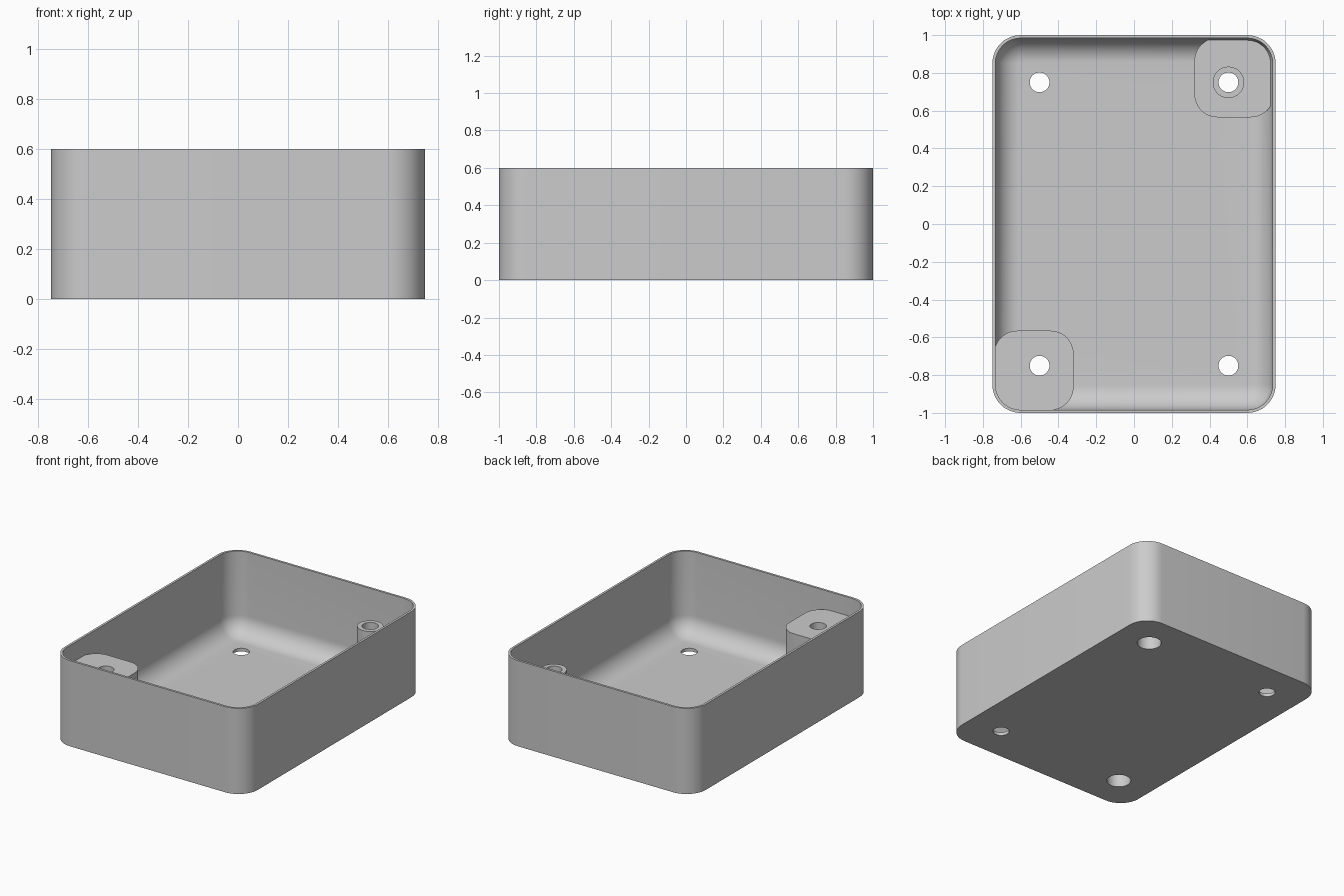
import bpy, bmesh, math

cube = bpy.data.objects.get("Cube")
if cube:
    bpy.data.objects.remove(cube, do_unlink=True)

HALF_X, HALF_Y, HEIGHT = 0.75, 1.0, 0.6
CORNER, WALL, FLOOR, FILLET = 0.15, 0.016, 0.022, 0.13
HOLE_X, HOLE_Y = 0.5, 0.75

grey = bpy.data.materials.new("plain grey")
grey.use_nodes = True
grey.diffuse_color = (0.6, 0.6, 0.6, 1)
grey.node_tree.nodes["Principled BSDF"].inputs["Base Color"].default_value = (0.6, 0.6, 0.6, 1)


def rounded_ring(bm, hx, hy, r, z, cx=0, cy=0, steps=12):
    """Ring of vertices around a rounded rectangle."""
    ring = []
    for q, (sx, sy) in enumerate(((1, 1), (-1, 1), (-1, -1), (1, -1))):
        for i in range(steps + 1):
            a = math.pi / 2 * (q + i / steps)
            ring.append(bm.verts.new((cx + sx * (hx - r) + r * math.cos(a),
                                      cy + sy * (hy - r) + r * math.sin(a), z)))
    return ring


def loft(name, sections, **centre):
    """Closed solid skinned through rounded sections."""
    bm = bmesh.new()
    rings = [rounded_ring(bm, *s, **centre) for s in sections]
    n = len(rings[0])
    for a, b in zip(rings, rings[1:]):
        for i in range(n):
            j = (i + 1) % n
            bm.faces.new((a[i], a[j], b[j], b[i]))
    bm.faces.new(rings[0])
    bm.faces.new(rings[-1])
    bmesh.ops.recalc_face_normals(bm, faces=bm.faces)
    mesh = bpy.data.meshes.new(name)
    bm.to_mesh(mesh)
    bm.free()
    mesh.materials.append(grey)
    obj = bpy.data.objects.new(name, mesh)
    bpy.context.collection.objects.link(obj)
    return obj


def cylinder(name, x, y, r, z0, z1):
    return loft(name, [(r, r, r - 0.0005, z0), (r, r, r - 0.0005, z1)], cx=x, cy=y)


def combine(target, tool, operation):
    """Merge or cut with a helper solid, then drop the helper."""
    mod = target.modifiers.new(operation, "BOOLEAN")
    mod.operation, mod.object, mod.solver = operation, tool, "EXACT"
    bpy.context.view_layer.objects.active = target
    bpy.ops.object.modifier_apply(modifier=mod.name)
    bpy.data.objects.remove(tool, do_unlink=True)


# Open tray: outer wall, rim, inner wall, then a filleted floor
sections = [(HALF_X, HALF_Y, CORNER, 0), (HALF_X, HALF_Y, CORNER, HEIGHT)]
inner = (HALF_X - WALL, HALF_Y - WALL, CORNER - WALL)
sections.append((*inner, HEIGHT))
for i in range(13):
    a = math.pi / 2 * i / 12
    inset = FILLET * (1 - math.cos(a))
    sections.append((*(v - inset for v in inner), FLOOR + FILLET * (1 - math.sin(a))))
tray = loft("tray", sections)

# Tall and low corner pads, and the round post on the low one
for side, top in ((-1, 0.47), (1, 0.1)):
    pad = loft("corner_pad", [(0.21, 0.21, 0.122, 0.008), (0.21, 0.21, 0.122, top)],
               cx=side * 0.53, cy=side * 0.775)
    combine(tray, pad, "UNION")
combine(tray, cylinder("post", HOLE_X, HOLE_Y, 0.083, 0.012, 0.47), "UNION")

# Screw holes at all corners, with wide recesses under the two pads
for sx in (-1, 1):
    for sy in (-1, 1):
        x, y = sx * HOLE_X, sy * HOLE_Y
        combine(tray, cylinder("hole_cutter", x, y, 0.052, -0.1, 0.7), "DIFFERENCE")
        if sx == sy:
            combine(tray, cylinder("recess_cutter", x, y, 0.078, -0.1, 0.11), "DIFFERENCE")

bpy.ops.object.select_all(action="DESELECT")
tray.select_set(True)
bpy.context.view_layer.objects.active = tray
bpy.ops.object.shade_smooth_by_angle(angle=math.radians(30))
